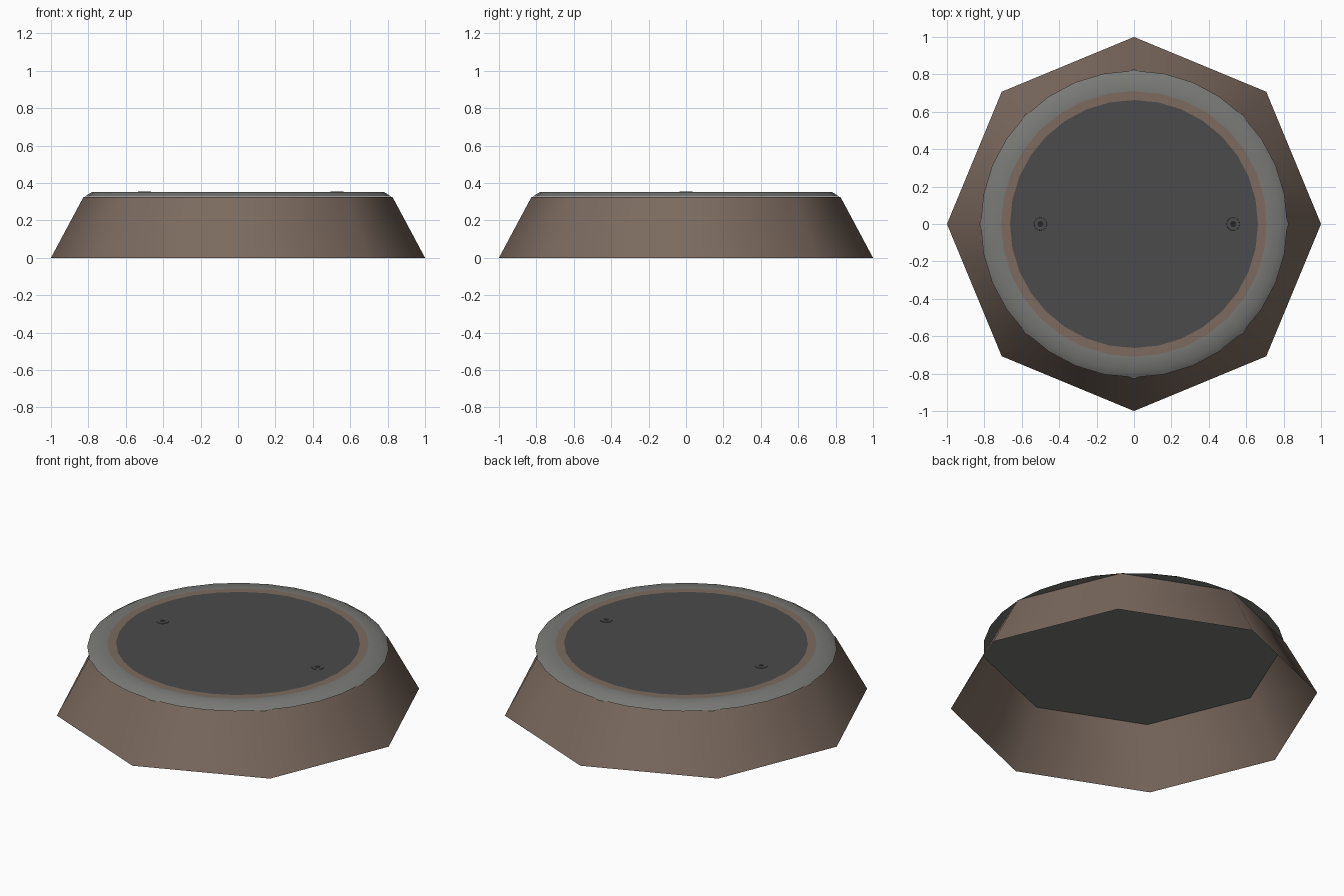
import bpy, bmesh, math

if "Cube" in bpy.data.objects:
    bpy.data.objects.remove(bpy.data.objects["Cube"])


def material(name, rgb):
    m = bpy.data.materials.new(name)
    m.diffuse_color = (*rgb, 1)
    m.use_nodes = True
    m.node_tree.nodes["Principled BSDF"].inputs["Base Color"].default_value = m.diffuse_color
    return m


BROWN = material("brown", (0.20, 0.145, 0.115))
DARK = material("dark_grey", (0.07, 0.07, 0.07))
BLACK = material("near_black", (0.02, 0.02, 0.02))
GREY = material("mid_grey", (0.19, 0.19, 0.18))


def lathe(name, profile, sides, mat, at=(0, 0), smooth=None):
    """Revolve (radius, z) points; a zero radius closes the surface."""
    bm = bmesh.new()
    rings = []
    for r, z in profile:
        if r == 0:
            rings.append([bm.verts.new((0, 0, z))] * sides)
        else:
            rings.append([bm.verts.new((r * math.cos(math.tau * i / sides),
                                        r * math.sin(math.tau * i / sides), z))
                          for i in range(sides)])
    for a, b in zip(rings, rings[1:]):
        for i in range(sides):
            j = (i + 1) % sides
            bm.faces.new(list(dict.fromkeys((a[i], a[j], b[j], b[i]))))
    mesh = bpy.data.meshes.new(name)
    bm.to_mesh(mesh)
    bm.free()
    mesh.materials.append(mat)
    ob = bpy.data.objects.new(name, mesh)
    ob.location = (*at, 0)
    bpy.context.collection.objects.link(ob)
    if smooth:
        bpy.ops.object.select_all(action='DESELECT')
        ob.select_set(True)
        bpy.context.view_layer.objects.active = ob
        bpy.ops.object.shade_smooth_by_angle(angle=math.radians(smooth))
    return ob


# Eight-sided flared skirt, open underneath, with its flat lid
lathe("skirt", [(1.0, 0), (0.826, 0.325)], 8, BROWN, smooth=60)
lathe("skirt_lid", [(0.826, 0.325), (0, 0.325)], 8, GREY)

# Round bevelled rim overhanging the flats of the skirt
lathe("rim", [(0.71, 0.327), (0.82, 0.327), (0.78, 0.352), (0.71, 0.352)],
      32, GREY, smooth=50)

# Brown inlay band and dark top plate
lathe("inlay_band", [(0.71, 0.352), (0.663, 0.352)], 32, BROWN)
lathe("top_plate", [(0.665, 0.352), (0, 0.352)], 32, DARK)

# Two small flush fasteners
for side, x in (("left", -0.50), ("right", 0.53)):
    lathe("fastener_" + side, [(0.035, 0.352), (0.034, 0.354), (0.016, 0.354)],
          16, DARK, at=(x, 0))
    lathe("fastener_hole_" + side, [(0.016, 0.354), (0, 0.353)], 16, BLACK, at=(x, 0))
